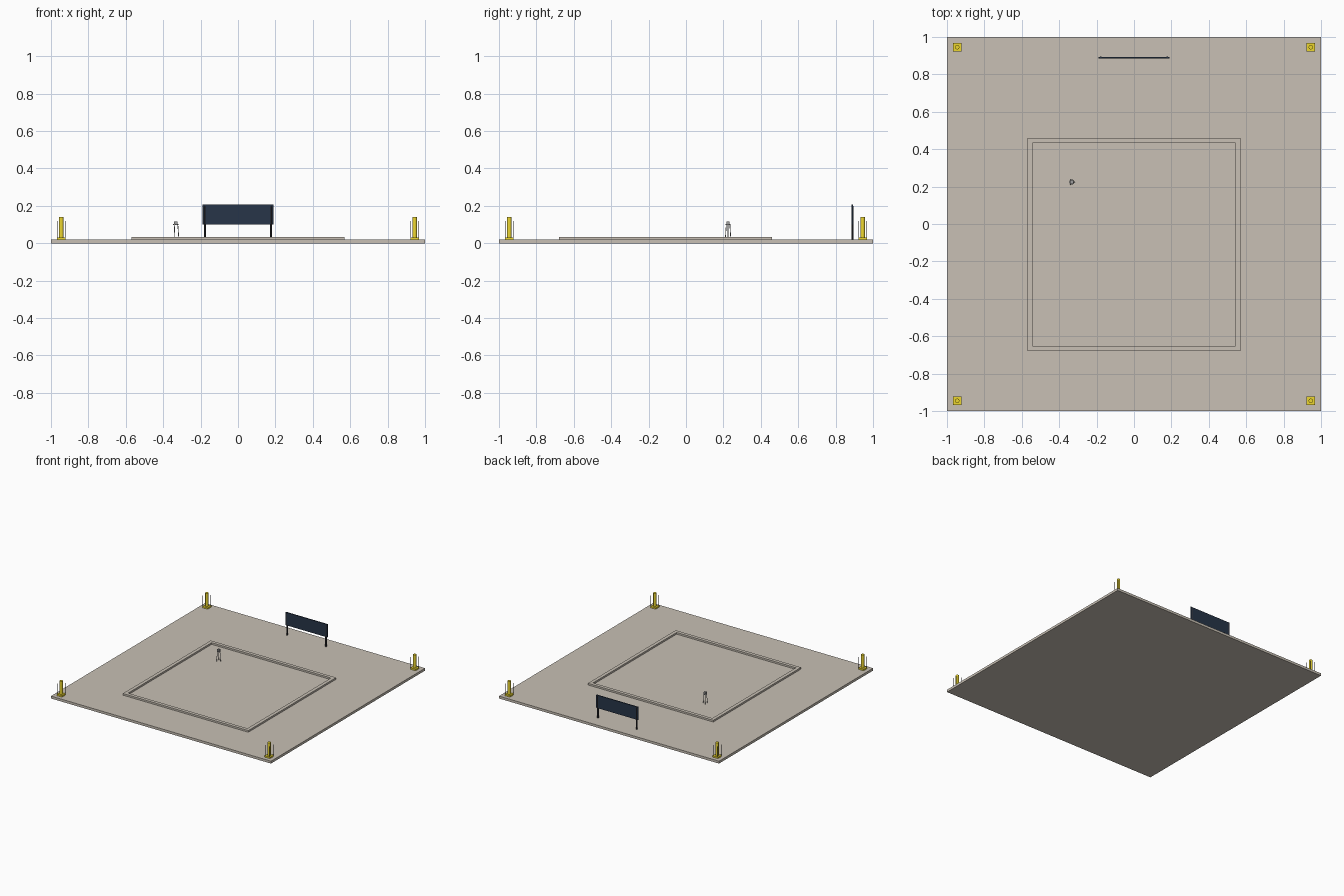
import bpy, math
from mathutils import Vector

if "Cube" in bpy.data.objects:
    bpy.data.objects.remove(bpy.data.objects["Cube"])


def mat(name, col):
    m = bpy.data.materials.new(name)
    m.diffuse_color = (*col, 1)
    m.use_nodes = True
    m.node_tree.nodes["Principled BSDF"].inputs["Base Color"].default_value = m.diffuse_color
    return m


CONCRETE = mat("concrete", (0.58, 0.53, 0.46))
YELLOW = mat("yellow", (0.85, 0.68, 0.03))
NAVY = mat("navy", (0.02, 0.035, 0.065))
DARK = mat("dark_metal", (0.03, 0.03, 0.035))
STEEL = mat("steel", (0.35, 0.35, 0.35))


def finish(name, m):
    o = bpy.context.object
    o.name = name
    o.data.materials.append(m)
    return o


def box(name, x0, x1, y0, y1, z0, z1, m):
    bpy.ops.mesh.primitive_cube_add(size=1, location=((x0 + x1) / 2, (y0 + y1) / 2, (z0 + z1) / 2))
    o = finish(name, m)
    o.scale = (x1 - x0, y1 - y0, z1 - z0)
    bpy.ops.object.transform_apply(location=False, rotation=False, scale=True)
    return o


def rod(name, a, b, r, m, sides=12):
    a, b = Vector(a), Vector(b)
    d = b - a
    bpy.ops.mesh.primitive_cylinder_add(vertices=sides, radius=r, depth=d.length, location=(a + b) / 2)
    o = finish(name, m)
    o.rotation_euler = d.to_track_quat('Z', 'Y').to_euler()
    if sides > 8:
        bpy.ops.object.shade_smooth_by_angle()
    return o


T = 0.02  # top of the slab

# ground slab
box("ground_slab", -1, 1, -1, 1, 0, T, CONCRETE)

# raised curb: square ring extruded from four mitred corners
o, i, cy, top = 0.57, 0.542, -0.11, 0.034
verts, faces = [], []
for h, z in ((o, T), (o, top), (i, top), (i, T)):
    verts += [(sx * h, cy + sy * h, z) for sx, sy in ((-1, -1), (1, -1), (1, 1), (-1, 1))]
for ring in range(4):
    for k in range(4):
        n, r2 = (k + 1) % 4, (ring + 1) % 4
        faces.append((ring * 4 + k, ring * 4 + n, r2 * 4 + n, r2 * 4 + k))
me = bpy.data.meshes.new("curb")
me.from_pydata(verts, [], faces)
me.materials.append(CONCRETE)
bpy.context.collection.objects.link(bpy.data.objects.new("curb", me))

# corner bollards with foot plates and thin corner rods
for sx in (-1, 1):
    for sy in (-1, 1):
        x, y = sx * 0.945, sy * 0.945
        box("bollard_foot", x - .024, x + .024, y - .024, y + .024, T, T + .012, YELLOW)
        rod("bollard_post", (x, y, T + .01), (x, y, 0.14), 0.012, YELLOW)
        for dx in (-.021, .021):
            for dy in (-.021, .021):
                rod("bollard_rod", (x + dx, y + dy, T + .01), (x + dx, y + dy, 0.12), 0.0012, DARK, 6)

# sign board on two legs
box("sign_panel", -0.19, 0.19, 0.886, 0.894, 0.10, 0.206, NAVY)
for s in (-1, 1):
    rod("sign_leg", (s * 0.177, 0.89, T), (s * 0.177, 0.89, 0.20), 0.006, DARK)

# small tripod instrument
px, py = -0.333, 0.225
for k in range(3):
    a = k * math.tau / 3
    c, s = math.cos(a), math.sin(a)
    rod("tripod_leg", (px + .017 * c, py + .017 * s, T), (px + .011 * c, py + .011 * s, 0.10), 0.002, STEEL, 8)
rod("tripod_head", (px, py, 0.097), (px, py, 0.102), 0.014, STEEL)
box("instrument", px - .009, px + .009, py - .008, py + .008, 0.102, 0.116, STEEL)
